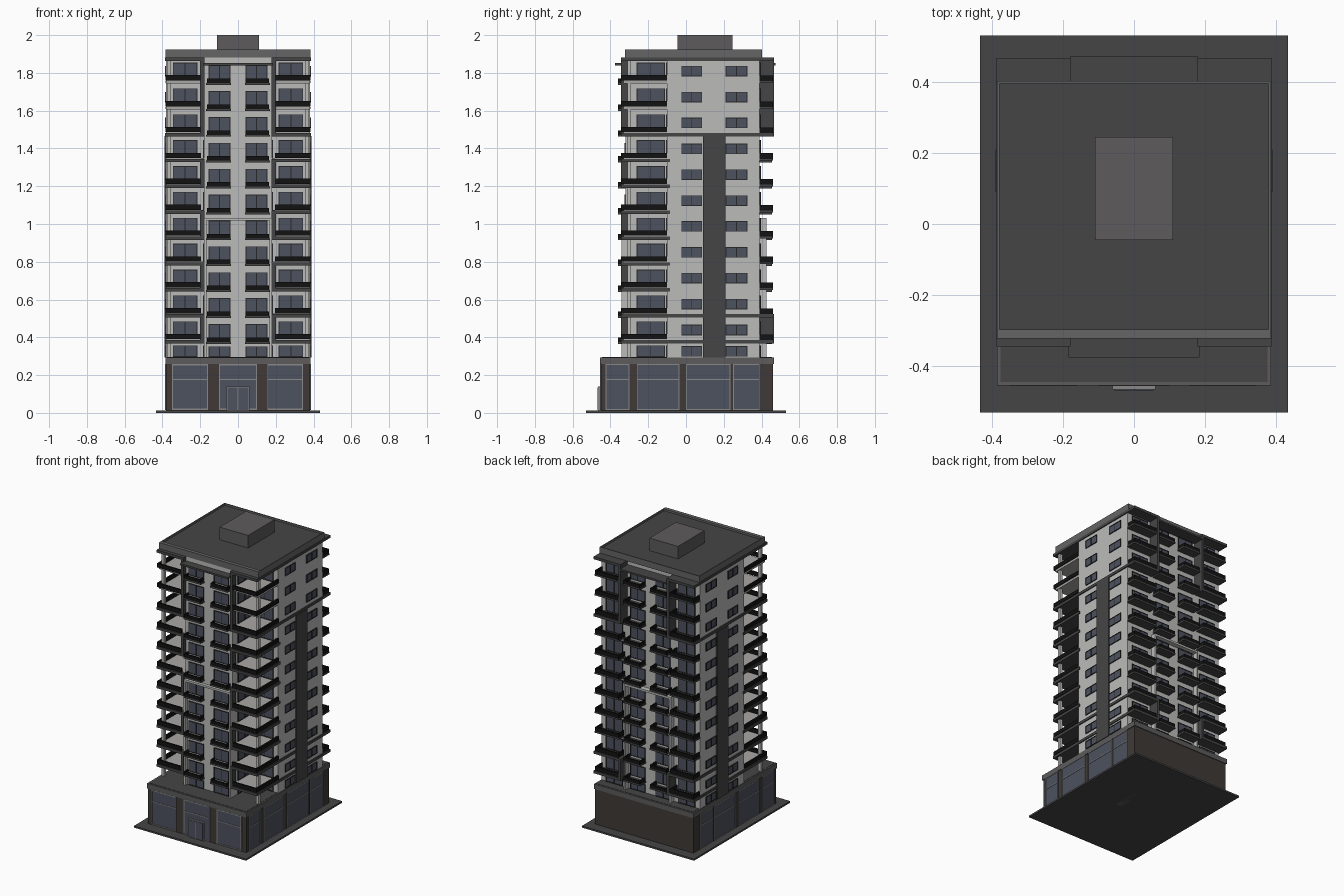
import bpy, bmesh

if "Cube" in bpy.data.objects:
    bpy.data.objects.remove(bpy.data.objects["Cube"])

COL = {"wall": (.5, .5, .49), "dark": (.06, .06, .06), "black": (.006, .006, .006),
       "glass": (.075, .085, .115), "frame": (.02, .02, .022), "trim": (.25, .25, .25),
       "roof": (.13, .13, .13), "brown": (.05, .042, .038), "grey": (.11, .105, .105),
       "deck": (.4, .39, .38)}
MATS = {}
for n, c in COL.items():
    MATS[n] = bpy.data.materials.new(n)
    MATS[n].diffuse_color = (*c, 1)

PARTS = {}


def box(part, mat, x0, x1, y0, y1, z0, z1):
    """Collect a box into the mesh of a named part."""
    bm = PARTS.setdefault(part, (bmesh.new(), mat))[0]
    v = [bm.verts.new((x, y, z)) for z in (z0, z1)
         for x, y in ((x0, y0), (x1, y0), (x1, y1), (x0, y1))]
    for f in ((3, 2, 1, 0), (4, 5, 6, 7), (0, 1, 5, 4), (1, 2, 6, 5), (2, 3, 7, 6), (3, 0, 4, 7)):
        bm.faces.new([v[i] for i in f])


def sbox(part, mat, x0, x1, *r):
    """Box on the right and its mirror image on the left."""
    box(part, mat, x0, x1, *r)
    box(part, mat, -x1, -x0, *r)


def window_y(part, x0, x1, y, d, z0, z1, trim="frame"):
    """Two-pane window in a wall facing d (+1 or -1) along y, mirrored in x."""
    def ys(t):
        return sorted((y - d * .004, y + d * t))
    sbox(part + "_glass", "glass", x0, x1, *ys(.003), z0, z1)
    m = (x0 + x1) / 2
    for a, b in ((x0, x0 + .004), (m - .002, m + .002), (x1 - .004, x1)):
        sbox(part + "_frames", trim, a, b, *ys(.006), z0, z1)
    for a in (z0, z1 - .004):
        sbox(part + "_frames", trim, x0, x1, *ys(.006), a, a + .004)


def window_x(part, x, y0, y1, z0, z1, trim="frame", panes=2):
    """Window in a wall facing sideways, mirrored in x."""
    sbox(part + "_glass", "glass", x - .004, x + .003, y0, y1, z0, z1)
    for i in range(panes + 1):
        a = y0 + (y1 - y0 - .004) * i / panes
        sbox(part + "_frames", trim, x - .004, x + .006, a, a + .004, z0, z1)
    for a in (z0, z1 - .004):
        sbox(part + "_frames", trim, x - .004, x + .006, y0, y1, a, a + .004)


def balcony(part, x0, x1, yw, yo, z, h):
    """Slab with a railing on three sides, from wall yw out to yo."""
    lo, hi = min(yw, yo), max(yw, yo)
    t = .01 if yo > yw else -.01
    sbox(part + "_slabs", "dark", x0 - .004, x1 + .004, lo, hi, z - .01, z)
    sbox(part + "_rails", "black", x0, x1, *sorted((yo - t, yo)), z, z + h)
    for a in (x0, x1 - .008):
        sbox(part + "_rails", "black", a, a + .008, lo, hi, z, z + h)


# ground plate and lift core
box("base_plate", "dark", -.433, .433, -.53, .53, 0, .012)
box("lift_core", "grey", -.11, .11, -.045, .245, 0, 2.0)

# podium
box("podium", "brown", -.38, .38, -.45, .46, .012, .26)
box("podium_cornice", "grey", -.385, .385, -.455, .465, .258, .293)
box("podium_roof", "dark", -.375, .375, -.445, .455, .29, .295)


def shop_front(x0, x1):
    box("shop_glass", "glass", x0, x1, -.453, -.446, .016, .258)
    for z in (.016, .174, .252):
        box("shop_trim", "trim", x0, x1, -.456, -.446, z, z + .006)
    for x in (x0, x1 - .005):
        box("shop_trim", "trim", x, x + .005, -.456, -.446, .016, .258)


for a, b in ((-.35, -.16), (-.10, .10), (.155, .345)):
    shop_front(a, b)
for a, b in ((-.425, -.3), (-.26, -.035), (0, .235), (.25, .39)):
    window_x("side_shop", .38, a, b, .016, .258, "trim", 1)
    sbox("side_shop_transom", "trim", .376, .386, a, b, .174, .18)

# entrance doors
box("entrance_frame", "trim", -.06, .06, -.465, -.45, .012, .14)
for a in (-.055, .002):
    box("entrance_doors", "glass", a, a + .053, -.468, -.46, .014, .134)

# tower body: wide rear block and narrow front block
box("tower_rear_block", "wall", -.38, .38, -.10, .39, .29, 1.885)
box("tower_front_block", "wall", -.18, .18, -.32, -.10, .29, 1.885)
sbox("corner_columns", "wall", .355, .375, -.31, -.29, .293, 1.885)
sbox("side_strip", "dark", .37, .39, .09, .21, .293, 1.465)

# storeys
F = [1.76 - .137 * k for k in range(12)]
for k, z in enumerate(F):
    low = k == 11
    # side windows
    c = .326 if low else z + .049
    for a, b in ((-.025, .085), (.21, .325)):
        window_x("side_windows", .38, a, b, c - .028, c + .028)
    # glazed doors, front and back
    zb = .296 if low else z
    zt = .358 if low else z + .095
    window_y("corner_doors", .215, .345, -.10, -1, zb, zt)
    window_x("recess_doors", .18, -.262, -.112, zb, zt)
    window_y("rear_corner_doors", .215, .345, .39, 1, zb, zt)
    zt = .352 if low else z + .08
    window_y("front_doors", .04, .155, -.32, -1, zb, zt)
    window_y("rear_doors", .04, .155, .39, 1, zb, zt)
    if low:
        continue
    # corner terraces with L-shaped railings
    sbox("corner_slabs", "deck", .18, .38, -.33, -.10, z - .016, z)
    sbox("corner_rails", "black", .195, .385, -.345, -.333, z, z + .028)
    sbox("corner_rails", "black", .373, .385, -.345, -.10, z, z + .028)
    # projecting balconies
    balcony("front_balconies", .04, .165, -.32, -.36, z - .014, .024)
    balcony("rear_balconies", .04, .165, .39, .455, z - .014, .024)
    balcony("rear_corner_balconies", .2, .38, .39, .46, z - .004, .03)

# dark framing bands: (top, bottom, wraps round sides and rear)
bands = [(1.885, F[2], True), (F[3], F[4], False), (F[5], F[6], False),
         (F[7], F[8], False), (F[9], F[10], True)]
for top, bot, wrap in bands:
    for z in (top, bot):
        sbox("frame_bands", "dark", .178, .387, -.345, -.085, z - .022, z - .004)
        if wrap:
            sbox("frame_bands", "dark", .37, .387, -.085, .465, z - .022, z - .004)
            sbox("frame_bands", "dark", .178, .387, .385, .467, z - .022, z - .004)
    sbox("frame_fins", "dark", .178, .2, -.345, -.31, bot - .022, top - .004)
    if wrap:
        sbox("frame_fins", "dark", .178, .195, .385, .467, bot - .022, top - .004)

# pale portals and dark canopies on the middle bay
for y0, y1 in ((-.342, -.315), (.385, .425)):
    sbox("portal", "wall", .168, .18, y0, y1, .293, 1.03)
    box("portal", "wall", -.18, .18, y0, y1, 1.018, 1.032)
box("front_canopy", "dark", -.185, .185, -.375, -.315, 1.84, 1.852)
box("rear_canopy", "dark", -.178, .178, .385, .473, 1.84, 1.852)

# roof slab with parapet
box("roof_slab", "dark", -.383, .383, -.32, .40, 1.88, 1.912)
box("parapet", "roof", -.385, .385, -.322, -.297, 1.882, 1.925)
box("parapet", "roof", -.385, .385, .395, .402, 1.882, 1.925)
sbox("parapet", "roof", .378, .385, -.297, .395, 1.882, 1.925)

# turn collected parts into objects
for name, (bm, mat) in PARTS.items():
    bmesh.ops.recalc_face_normals(bm, faces=bm.faces)
    me = bpy.data.meshes.new(name)
    bm.to_mesh(me)
    bm.free()
    me.materials.append(MATS[mat])
    bpy.context.collection.objects.link(bpy.data.objects.new(name, me))

for m in bpy.data.materials:
    if m.users and not m.is_grease_pencil:
        m.use_nodes = True
        m.node_tree.nodes["Principled BSDF"].inputs["Base Color"].default_value = m.diffuse_color
